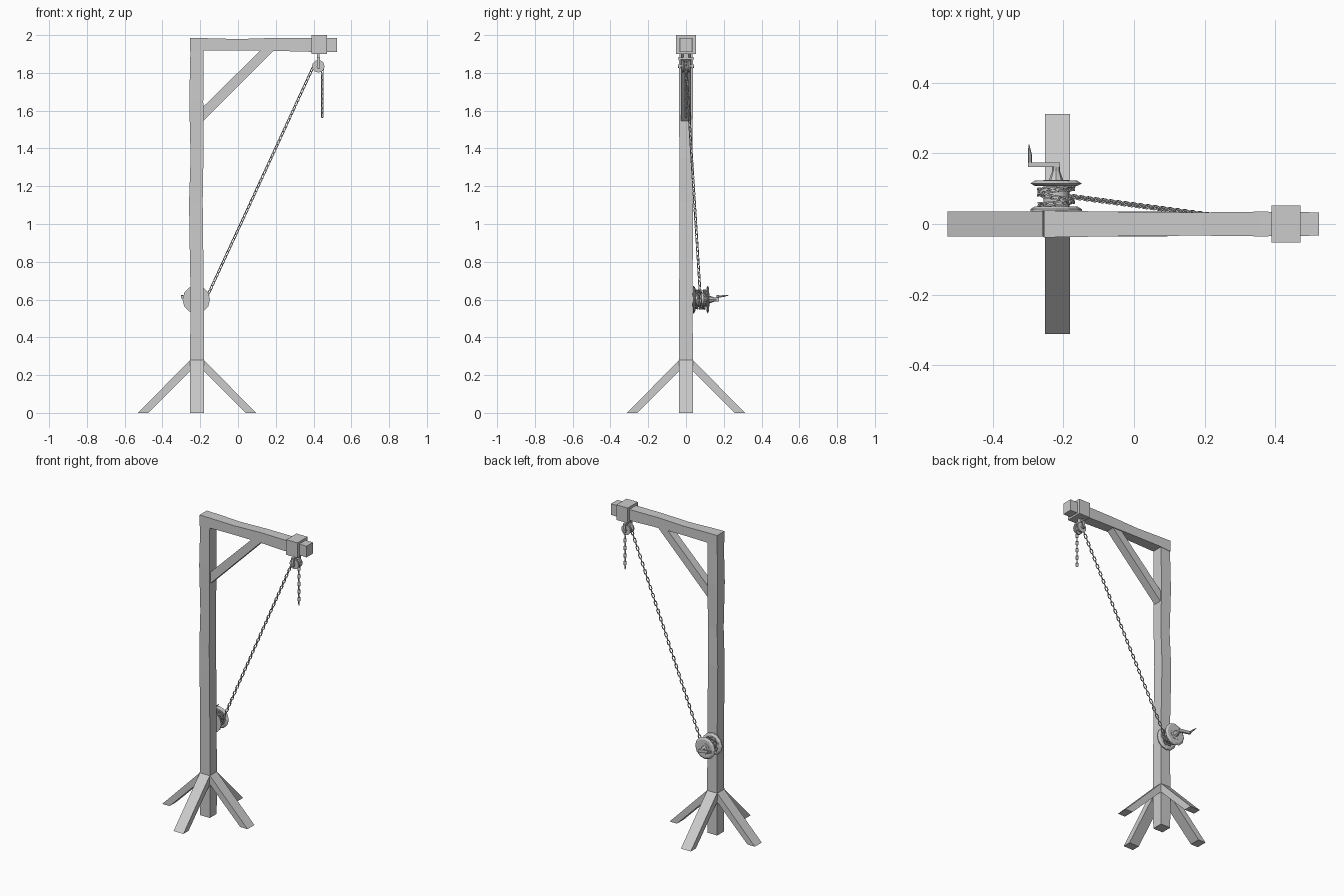
import bpy, bmesh, math
from mathutils import Vector, Matrix

if "Cube" in bpy.data.objects:
    bpy.data.objects.remove(bpy.data.objects["Cube"])

PX = -0.217          # post centre in x
WZ = 0.60            # winch height


def finish(name, bm, smooth=False):
    bmesh.ops.recalc_face_normals(bm, faces=bm.faces)
    me = bpy.data.meshes.new(name)
    bm.to_mesh(me)
    bm.free()
    ob = bpy.data.objects.new(name, me)
    bpy.context.collection.objects.link(ob)
    if smooth:
        bpy.ops.object.select_all(action='DESELECT')
        ob.select_set(True)
        bpy.context.view_layer.objects.active = ob
        bpy.ops.object.shade_smooth_by_angle(angle=math.radians(40))
    return ob


def loft(name, rings, smooth=False):
    bm = bmesh.new()
    rs = [[bm.verts.new(p) for p in r] for r in rings]
    n = len(rs[0])
    for a, b in zip(rs, rs[1:]):
        for i in range(n):
            bm.faces.new((a[i], a[(i + 1) % n], b[(i + 1) % n], b[i]))
    bm.faces.new(rs[0])
    bm.faces.new(rs[-1])
    return finish(name, bm, smooth)


def box(name, lo, hi):
    (x0, y0, z0), (x1, y1, z1) = lo, hi
    return loft(name, [[(x0, y0, z), (x1, y0, z), (x1, y1, z), (x0, y1, z)] for z in (z0, z1)])


def slab(name, profile, half, angle=0, origin=(0, 0, 0)):
    # xz profile extruded along y, then turned about z
    m = Matrix.Translation(origin) @ Matrix.Rotation(angle, 4, 'Z')
    return loft(name, [[m @ Vector((x, y, z)) for x, z in profile] for y in (-half, half)])


def turned(name, cx, cz, profile, n=12, smooth=False):
    # (y, radius) profile around a y axis
    return loft(name, [[(cx + r * math.cos(2 * math.pi * i / n), y, cz + r * math.sin(2 * math.pi * i / n))
                        for i in range(n)] for y, r in profile], smooth)


# hewn post: slightly wandering sections (z, dx, dy, half width)
sections = [(0, 0, 0, .036), (.28, 0, 0, .037), (.62, .001, -.001, .035), (.95, -.004, .001, .036),
            (1.12, -.006, .002, .036), (1.35, 0, -.001, .034), (1.65, -.004, 0, .037), (1.92, 0, 0, .035)]
loft("post", [[(PX + dx + sx * h, dy + sy * h, z) for sx, sy in ((-1, -1), (1, -1), (1, 1), (-1, 1))]
              for z, dx, dy, h in sections])

# beam: (x, half depth, bottom, top)
beam = [(-.255, .038, 1.912, 1.985), (-.18, .037, 1.918, 1.984), (.0, .034, 1.919, 1.979),
        (.19, .033, 1.917, 1.985), (.36, .035, 1.912, 1.984), (.525, .033, 1.911, 1.985)]
loft("beam", [[(x, -h, b), (x, h, b), (x, h, t), (x, -h, t)] for x, h, b, t in beam])
box("beam_collar", (.39, -.053, 1.90), (.472, .053, 2.0))
slab("brace", [(-.19, 1.54), (-.19, 1.615), (.13, 1.93), (.20, 1.93)], .027)

# four splayed legs
leg = [(.03, .287), (.312, 0), (.258, 0), (.03, .228)]
for i in range(4):
    slab("leg_%d" % (i + 1), leg, .036, i * math.pi / 2, (PX, 0, 0))

# pulley and its hanger
PC = Vector((.425, 0, 1.835))
turned("pulley_wheel", PC.x, PC.z, [(-.022, .033), (-.013, .033), (-.005, .02), (.005, .02),
                                    (.013, .033), (.022, .033)], 12, True)
turned("pulley_axle", PC.x, PC.z, [(-.043, .009), (.043, .009)], 8)
box("hanger_top", (.417, -.042, 1.872), (.433, .042, 1.882))
box("hanger_stem", (.419, -.012, 1.88), (.431, .012, 1.905))
for s in (-1, 1):
    a, b = sorted((s * .029, s * .038))
    box("hanger_side", (.417, a, 1.822), (.433, b, 1.882))

# winch drum, flanges and crank
WX = PX - .004
turned("winch_drum", WX, WZ, [(.03, .036), (.125, .036)], 12, True)
turned("winch_flange_inner", WX, WZ, [(.036, .073), (.042, .073), (.05, .06)], 12)
turned("winch_flange_outer", WX, WZ, [(.108, .06), (.115, .073), (.123, .06)], 12)
turned("crank_axle", WX, WZ, [(.12, .022), (.15, .011), (.174, .011)], 8)
HX, HZ = -.295, .615
slab("crank_arm", [(WX + .011, WZ - .009), (WX + .011, WZ + .011), (HX - .006, HZ + .008), (HX - .006, HZ - .009)],
     .006, 0, (0, .168, 0))
loft("crank_handle", [[(HX + dx + r * math.cos(a * math.pi / 3), y, HZ + dz + r * math.sin(a * math.pi / 3))
                       for a in range(6)]
                      for y, r, dx, dz in ((.165, .006, 0, 0), (.195, .006, 0, .003), (.225, .0015, -.003, .007))])


# chain: wound on the drum, up to the pulley, over it and hanging down
def link_chain(name, path, pitch=.025, length=.034, width=.021, wire=.0032):
    bm = bmesh.new()
    half = [(length / 2 - wire, width / 2 - wire)]
    hl, hw = half[0]
    centre = [(math.copysign(hl - hw, math.cos(a)) + hw * math.cos(a), hw * math.sin(a))
              for a in [(k + .5) * math.pi / 4 for k in range(8)]]
    dist, count = 0.0, 0
    for p, q in zip(path, path[1:]):
        seg = (q - p).length
        while dist <= seg:
            t = (q - p).normalized()
            side = (Vector((0, 1, 0)) - t * t.y).normalized()
            up = t.cross(side)
            ang = math.pi / 4 + count * math.pi / 2
            u = side * math.cos(ang) + up * math.sin(ang)
            w = t.cross(u)
            c = p + t * dist
            rings = []
            for k, (a, b) in enumerate(centre):
                th = (k + .5) * math.pi / 4
                out = t * math.cos(th) + u * math.sin(th)
                rings.append([bm.verts.new(c + t * a + u * b + out * (wire * math.cos(m * math.pi / 2))
                                           + w * (wire * math.sin(m * math.pi / 2))) for m in range(4)])
            for k in range(8):
                r, s = rings[k], rings[(k + 1) % 8]
                for m in range(4):
                    bm.faces.new((r[m], r[(m + 1) % 4], s[(m + 1) % 4], s[m]))
            dist += pitch
            count += 1
        dist -= seg
    finish(name, bm)


path = []
turns, R = 4, .046
tangent = -math.radians(25)
for i in range(turns * 24 + 1):
    f = i / (turns * 24)
    a = tangent - 2 * math.pi * turns * (1 - f)
    y = .078 + .023 * math.cos(f * math.pi * 2.5)
    path.append(Vector((WX + R * math.cos(a), y, WZ + R * math.sin(a))))
for i in range(9):
    a = math.radians(155 - i * 155 / 8)
    path.append(PC + Vector((.023 * math.cos(a), 0, .023 * math.sin(a))))
path.append(Vector((.446, 0, 1.80)))
path.append(Vector((.446, 0, 1.572)))
link_chain("chain", path)
